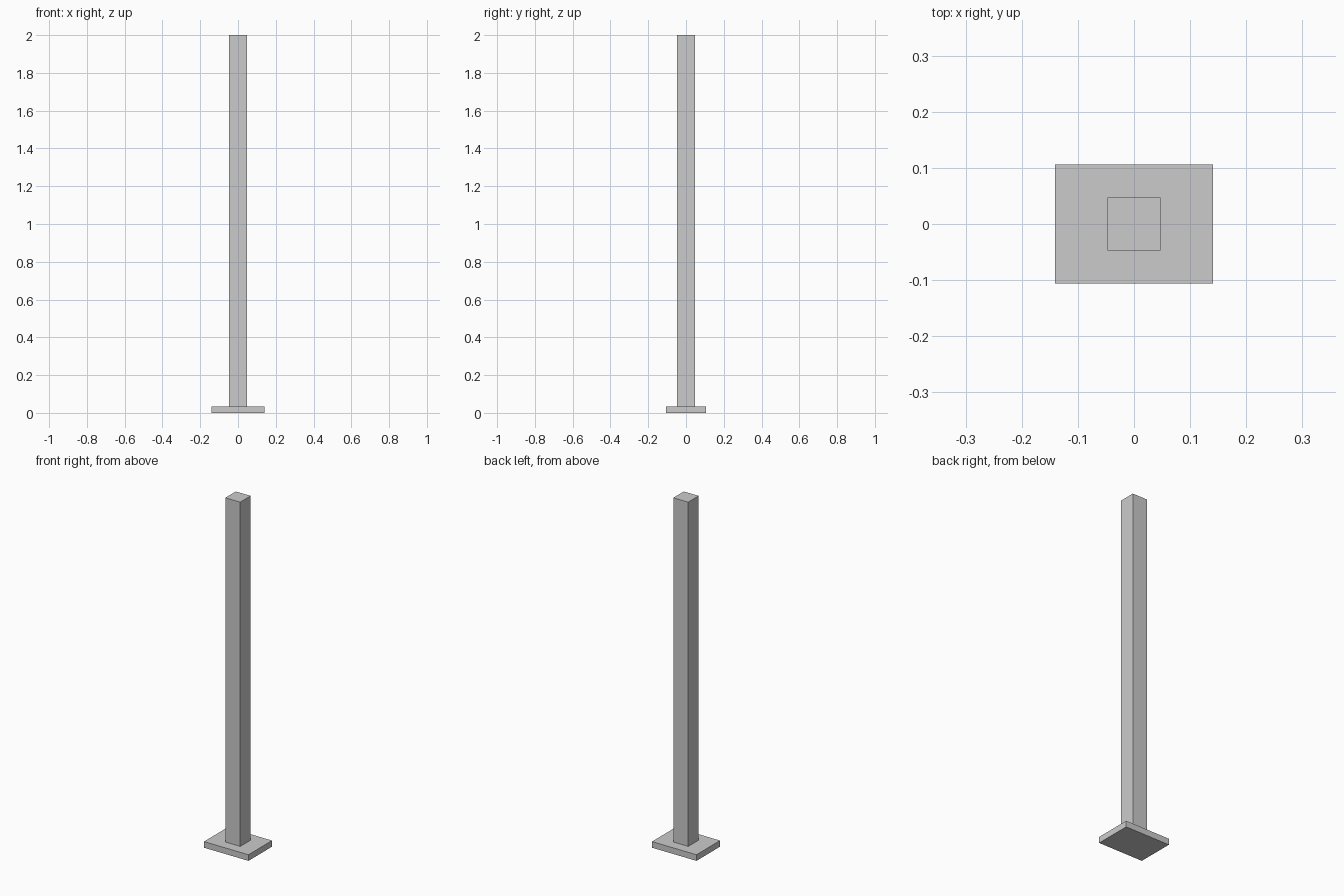
import bpy

if "Cube" in bpy.data.objects:
    bpy.data.objects.remove(bpy.data.objects["Cube"])


def box(name, size_x, size_y, z0, z1):
    bpy.ops.mesh.primitive_cube_add(size=1, location=(0, 0, (z0 + z1) / 2))
    ob = bpy.context.object
    ob.name = name
    ob.scale = (size_x, size_y, z1 - z0)
    bpy.ops.object.transform_apply(location=False, rotation=False, scale=True)
    return ob


PLATE_TOP = 0.035

# Rectangular foot plate
box("base_plate", 0.281, 0.212, 0, PLATE_TOP)

# Square upright standing on the plate
box("post", 0.094, 0.094, PLATE_TOP, 2.0)
